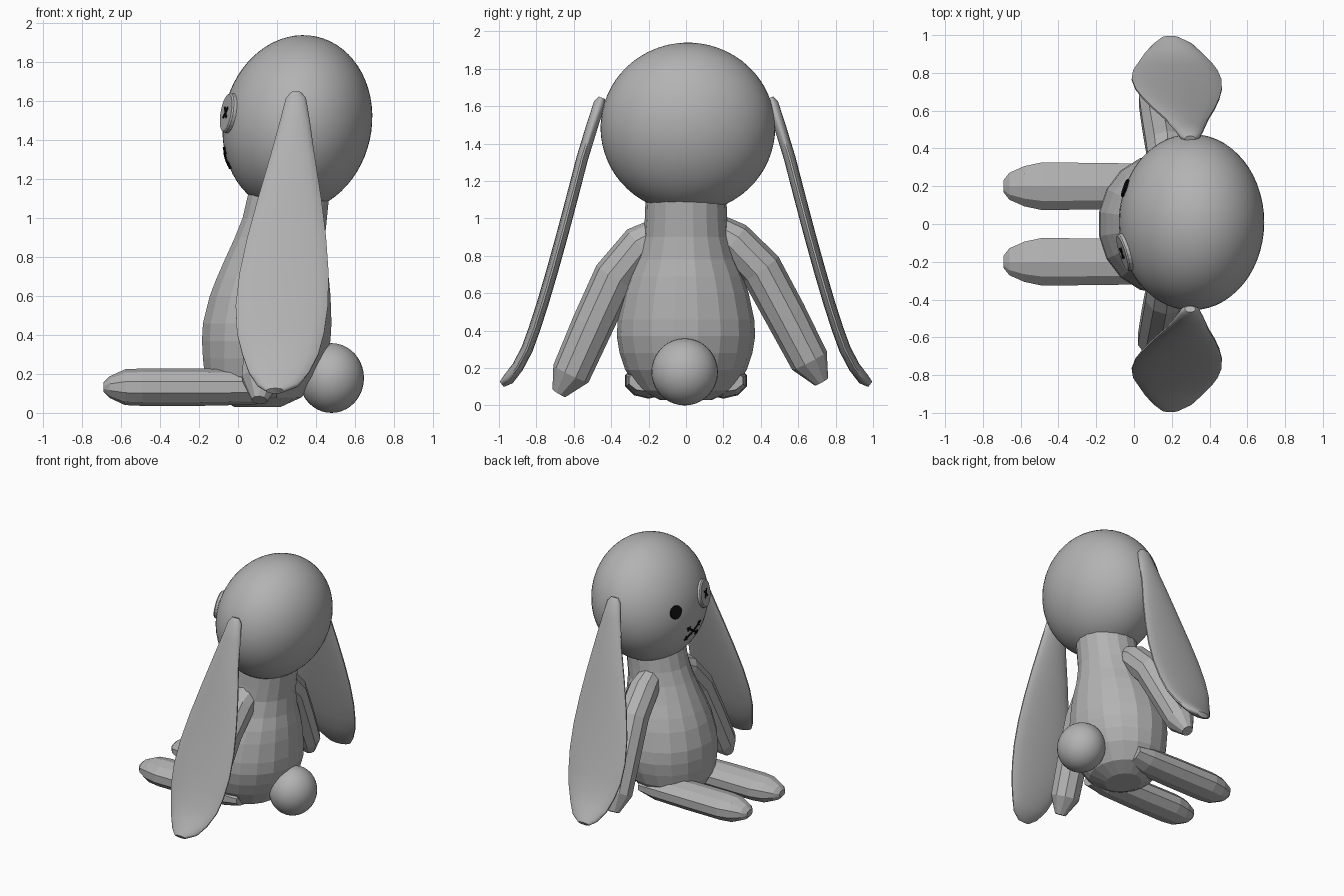
import bpy, bmesh, math
from mathutils import Vector, Matrix

if "Cube" in bpy.data.objects:
    bpy.data.objects.remove(bpy.data.objects["Cube"])


def material(name, c):
    m = bpy.data.materials.new(name)
    m.diffuse_color = (c, c, c, 1)
    m.use_nodes = True
    m.node_tree.nodes["Principled BSDF"].inputs["Base Color"].default_value = m.diffuse_color
    return m


GREY = material("grey fabric", 0.45)
BLACK = material("black thread", 0.005)


def finish(name, bm, mat, smooth=None):
    bmesh.ops.recalc_face_normals(bm, faces=bm.faces)
    me = bpy.data.meshes.new(name)
    bm.to_mesh(me)
    bm.free()
    me.materials.append(mat)
    ob = bpy.data.objects.new(name, me)
    bpy.context.collection.objects.link(ob)
    if smooth:
        bpy.ops.object.select_all(action='DESELECT')
        bpy.context.view_layer.objects.active = ob
        ob.select_set(True)
        bpy.ops.object.shade_smooth_by_angle(angle=math.radians(smooth))
    return ob


def loft(name, rings, sides, mat=GREY, smooth=None):
    """Skin elliptical rings given as (centre, half axis u, half axis v)."""
    bm = bmesh.new()
    loops = []
    for c, u, v in rings:
        loops.append([bm.verts.new(c + u * math.cos(2 * math.pi * (i + .5) / sides)
                                   + v * math.sin(2 * math.pi * (i + .5) / sides))
                      for i in range(sides)])
    for a, b in zip(loops, loops[1:]):
        for i in range(sides):
            j = (i + 1) % sides
            bm.faces.new((a[i], a[j], b[j], b[i]))
    bm.faces.new(loops[0])
    bm.faces.new(loops[-1])
    return finish(name, bm, mat, smooth)


def tube(name, pts, radii, sides, mat=GREY):
    """Round tube of varying radius along a path."""
    pts = [Vector(p) for p in pts]
    rings = []
    for i, (p, r) in enumerate(zip(pts, radii)):
        t = (pts[min(i + 1, len(pts) - 1)] - pts[max(i - 1, 0)]).normalized()
        side = Vector((1, 0, 0)) if abs(t.x) < .8 else Vector((0, 1, 0))
        u = (side - t * side.dot(t)).normalized()
        rings.append((p, u * r, t.cross(u) * r))
    return loft(name, rings, sides, mat)


def ball(name, matrix, segs, rings, smooth=None):
    bm = bmesh.new()
    bmesh.ops.create_uvsphere(bm, u_segments=segs, v_segments=rings, radius=1, matrix=matrix)
    return finish(name, bm, GREY, smooth)


# head: ellipsoid leaning slightly backwards
HC = Vector((.305, .01, 1.485))
HM = (Matrix.Translation(HC) @ Matrix.Rotation(math.radians(12.4), 4, 'Y')
      @ Matrix.Diagonal((.381, .467, .458, 1)))
ball("head", HM, 56, 32, 30)


def face_point(y, z):
    """Point and normal on the front of the head."""
    inv = HM.inverted()
    o = inv @ Vector((-1, y, z))
    d = inv.to_3x3() @ Vector((1, 0, 0))
    a, b, c = d.dot(d), o.dot(d), o.dot(o) - 1
    t = (-b - math.sqrt(b * b - a * c)) / a
    n = (inv.to_3x3().transposed() @ (o + d * t)).normalized()
    return Vector((-1 + t, y, z)), n


def disc(name, y, z, r, low, high, mat, sides=24):
    """Flat round plate on the face, with a slightly rounded rim."""
    p, n = face_point(y, z)
    u = n.cross(Vector((0, 0, 1))).normalized()
    v = n.cross(u)
    steps = ((low, 1), (low + (high - low) * .7, 1), (high, .93))
    loft(name, [(p + n * h, u * r * k, v * r * k) for h, k in steps], sides, mat)
    return p + n * high, u, v


# button eye with a cross of thread, and small dark eye
c, u, v = disc("button_eye", -.15, 1.54, .103, -.012, .014, GREY)
for s in (1, -1):
    d = (u + v * s) * .026
    tube("button_thread", [c - d, c + d], [.007, .007], 6, BLACK)
disc("dark_eye", .19, 1.52, .05, -.006, .008, BLACK)

# stitched mouth: two crossing threads with short cross ticks
for s in (1, -1):
    pts = []
    for i in range(-4, 5):
        p, n = face_point(i * .02, 1.31 + s * i * .0125)
        pts.append(p + n * .002)
    tube("mouth_stitch", pts, [.007] * 9, 6, BLACK)
    for i in (-3, 3):
        ends = []
        for k in (-1, 1):
            p, n = face_point(i * .02 - s * k * .01, 1.31 + s * i * .0125 + k * .016)
            ends.append(p + n * .002)
        tube("mouth_tick", ends, [.006, .006], 6, BLACK)

# body: pear shape leaning back, rows are z, centre x, half depth, half width
BODY = [(.03, .10, .12, .14), (.08, .11, .22, .25), (.19, .12, .295, .325),
        (.28, .135, .32, .355), (.37, .145, .335, .37), (.46, .15, .335, .365),
        (.60, .165, .315, .335), (.69, .178, .293, .305), (.78, .19, .265, .265),
        (.90, .215, .235, .228), (1.0, .24, .22, .22), (1.15, .265, .21, .215)]
loft("body", [(Vector((x, 0, z)), Vector((a, 0, 0)), Vector((0, b, 0)))
              for z, x, a, b in BODY], 18)

# tail
ball("tail", Matrix.Translation((.48, -.007, .179)) @ Matrix.Diagonal((.167, .178, .179, 1)),
     32, 20, 30)

# arms hang out to both sides
RADII = [.085, .11, .115, .112, .105, .04]
tube("left_arm", [(.2, .14, .95), (.19, .25, .88), (.175, .40, .73), (.15, .53, .49),
                  (.125, .66, .24), (.115, .725, .125)], RADII, 10)
tube("right_arm", [(.2, -.12, .93), (.19, -.24, .86), (.17, -.38, .69), (.145, -.50, .43),
                   (.12, -.615, .17), (.11, -.68, .065)], RADII, 10)

# legs point forward: rows are x, half width, half height
LEG = [(-.69, .035, .025), (-.66, .075, .055), (-.58, .112, .092), (-.49, .132, .096),
       (-.2, .130, .096), (.08, .125, .09), (.2, .11, .06)]
for name, y in (("left_leg", .2), ("right_leg", -.2)):
    loft(name, [(Vector((x, y, .132)), Vector((0, a, 0)), Vector((0, 0, b)))
                for x, a, b in LEG], 10)

# ears: long drooping leaves, rows are y, z, front x, back x
EAR = [(.45, 1.645, .27, .325), (.462, 1.615, .245, .35), (.50, 1.50, .215, .37),
       (.555, 1.32, .165, .395), (.612, 1.10, .10, .43), (.665, .90, .045, .455),
       (.715, .72, .005, .468), (.765, .55, -.015, .465), (.81, .41, -.008, .445),
       (.85, .30, .02, .415), (.90, .205, .055, .365), (.95, .14, .10, .31),
       (.985, .113, .145, .24)]
for name, s in (("left_ear", 1), ("right_ear", -1)):
    rings = []
    for i, (y, z, x0, x1) in enumerate(EAR):
        a, b = EAR[max(i - 1, 0)], EAR[min(i + 1, len(EAR) - 1)]
        n = Vector((0, -(b[1] - a[1]), b[0] - a[0])).normalized()
        thick = .018 if i in (0, len(EAR) - 1) else .032
        v = Vector((0, n.y * s, n.z)) * thick
        rings.append((Vector(((x0 + x1) / 2, y * s, z)), Vector(((x1 - x0) / 2, 0, 0)), v))
    loft(name, rings, 20, GREY, 40)
